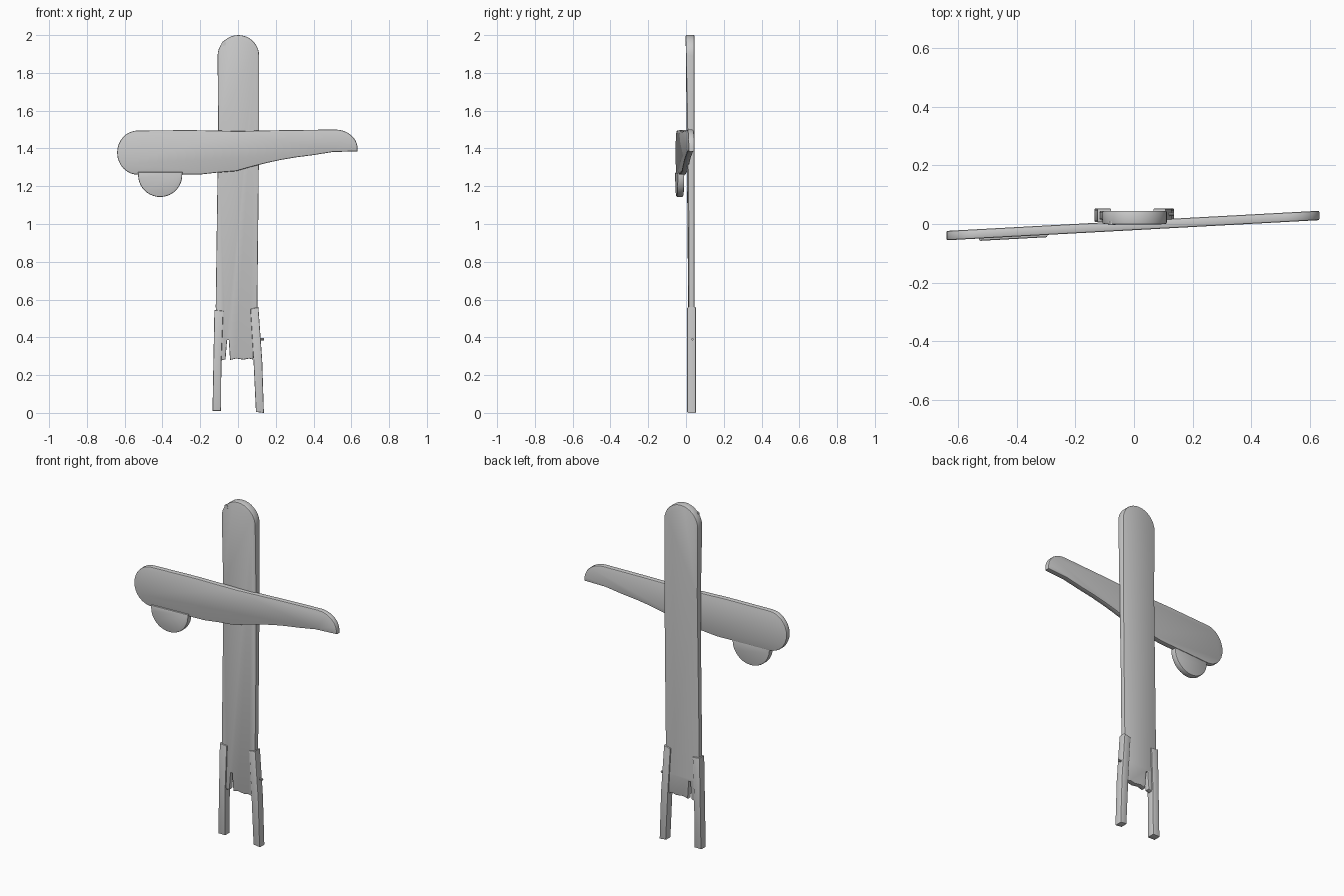
import bpy, bmesh, math

if "Cube" in bpy.data.objects:
    bpy.data.objects.remove(bpy.data.objects["Cube"])


def arc(cx, cz, rx, rz, a0, a1, n=12):
    """Points along an elliptical arc, angles in degrees."""
    out = []
    for i in range(n + 1):
        a = math.radians(a0 + (a1 - a0) * i / n)
        out.append((cx + rx * math.cos(a), cz + rz * math.sin(a)))
    return out


def slab(name, outline, front, back, rim=0.006):
    """Board cut from an x-z outline; front/back give y at (x, z)."""
    bm = bmesh.new()
    f = [bm.verts.new((x, front(x, z), z)) for x, z in outline]
    b = [bm.verts.new((x, back(x, z), z)) for x, z in outline]
    n = len(outline)
    caps = [bm.faces.new(f), bm.faces.new(b[::-1])]
    for i in range(n):
        j = (i + 1) % n
        bm.faces.new((f[j], f[i], b[i], b[j]))
    bmesh.ops.recalc_face_normals(bm, faces=bm.faces[:])
    # soften the front and back rims
    rims = list({e for c in caps for e in c.edges})
    bmesh.ops.bevel(bm, geom=rims, offset=rim, segments=2, profile=0.5,
                    affect='EDGES', clamp_overlap=True)
    bmesh.ops.recalc_face_normals(bm, faces=bm.faces[:])
    me = bpy.data.meshes.new(name)
    bm.to_mesh(me)
    bm.free()
    ob = bpy.data.objects.new(name, me)
    bpy.context.collection.objects.link(ob)
    bpy.ops.object.select_all(action='DESELECT')
    ob.select_set(True)
    bpy.context.view_layer.objects.active = ob
    bpy.ops.object.shade_smooth_by_angle(angle=math.radians(40))
    return ob


def nail(name, loc, radius, length, rot):
    bpy.ops.mesh.primitive_cylinder_add(vertices=10, radius=radius, depth=length,
                                        location=loc, rotation=rot)
    bpy.context.object.name = name


# Upright post: round top, ragged split bottom end
post = arc(0.002, 1.89, 0.110, 0.11, 0, 180, 18)
post += [(-0.105, 1.50), (-0.112, 1.0), (-0.118, 0.56), (-0.10, 0.40), (-0.088, 0.278),
         (-0.066, 0.284), (-0.058, 0.385), (-0.049, 0.385), (-0.042, 0.28),
         (-0.01, 0.288), (0.03, 0.282), (0.06, 0.288), (0.08, 0.282),
         (0.09, 0.40), (0.102, 0.56), (0.107, 1.0), (0.112, 1.50)]
slab("post", post,
     lambda x, z: 0.014 - 0.016 * max(0.0, (z - 1.2) / 0.8),
     lambda x, z: 0.045)

# Pointer board: turned slightly, round left end, tapering to the right
arm = arc(-0.53, 1.378, 0.11, 0.117, 90, 270, 16)
arm += [(-0.40, 1.262), (-0.20, 1.262), (-0.11, 1.272), (-0.01, 1.28), (0.06, 1.30),
        (0.15, 1.323), (0.23, 1.34), (0.30, 1.352), (0.40, 1.365), (0.50, 1.381),
        (0.633, 1.385)]
arm += arc(0.515, 1.40, 0.118, 0.10, 5, 90, 8)
arm += [(0.25, 1.497), (0.0, 1.492), (-0.25, 1.497)]


def tilt(y):
    return lambda x, z: 0.054 * x + y


slab("pointer_board", arm, tilt(-0.021), tilt(0.011))

# Half-round disc hanging below the board
disc = arc(-0.412, 1.26, 0.117, 0.117, 180, 360, 20) + [(-0.295, 1.275), (-0.529, 1.275)]
slab("half_disc", disc, tilt(-0.029), tilt(0.007))

# Stakes nailed to the post sides
for name, pts in (
        ("left_stake", [(-0.135, 0.01), (-0.09, 0.01), (-0.088, 0.28), (-0.078, 0.54),
                        (-0.125, 0.545), (-0.13, 0.28)]),
        ("right_stake", [(0.095, 0.005), (0.137, 0.0), (0.128, 0.28), (0.108, 0.56),
                         (0.066, 0.55), (0.082, 0.28)])):
    slab(name, pts, lambda x, z: 0.006, lambda x, z: 0.053, rim=0.005)

# Small nails
nail("top_nail", (-0.075, 0.004, 1.955), 0.012, 0.014, (math.pi / 2, 0, 0))
nail("stake_nail", (0.127, 0.034, 0.39), 0.006, 0.02, (0, math.pi / 2, 0))
